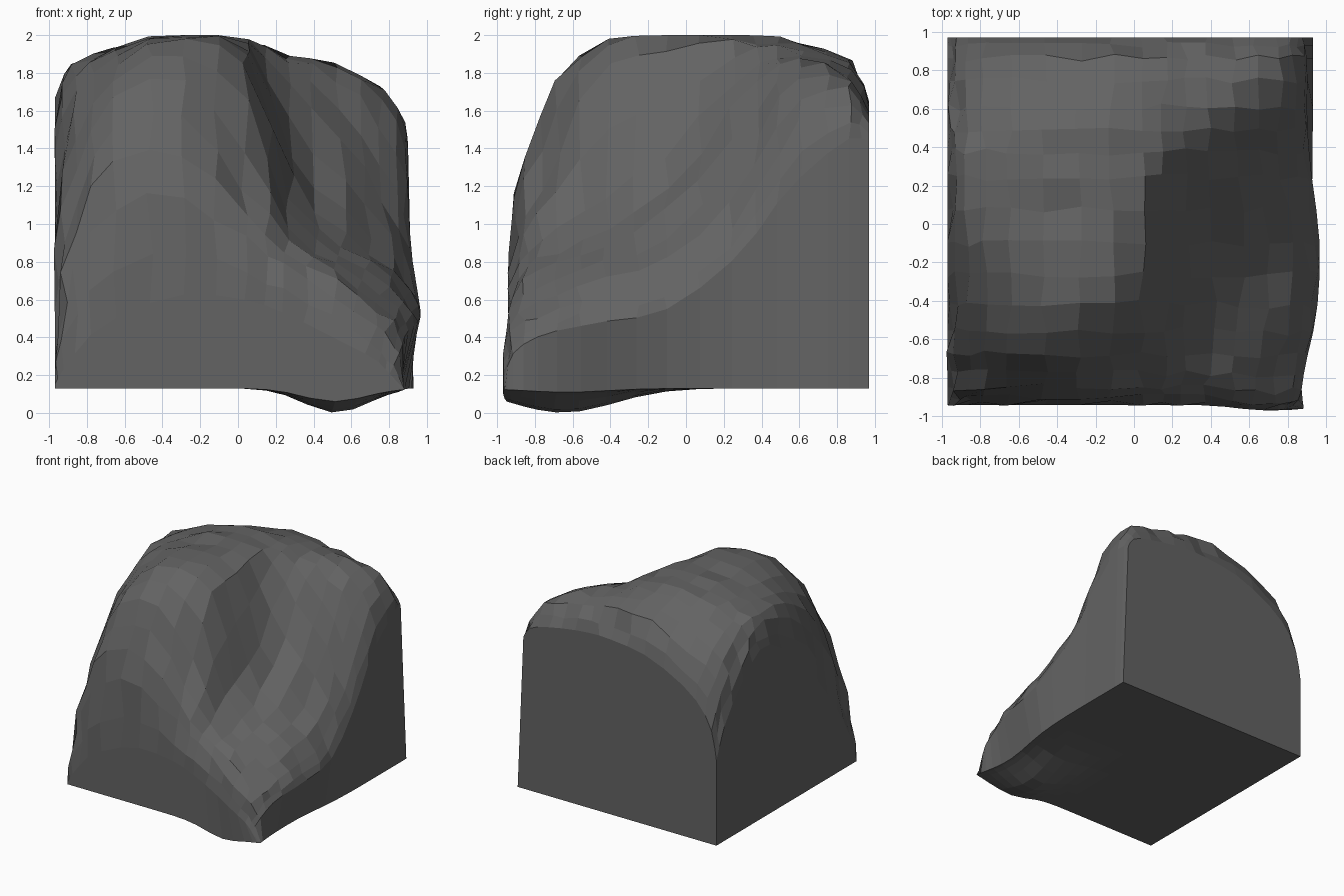
import bpy, bmesh, math, random

if "Cube" in bpy.data.objects:
    bpy.data.objects.remove(bpy.data.objects["Cube"])
random.seed(4)

# Coarse contour map of the boulder: columns run left to right, rows front to back
XS = [-.97, -.91, -.72, -.33, .04, .3, .6, .84, .92]
YS = [-.94, -.89, -.73, -.45, -.1, .28, .54, .84, .97]
HEIGHTS = [
    [.15, .25, .46, .62, .60, .52, .39, .28, .20],
    [.30, .68, 1.10, 1.22, .96, .79, .60, .45, .33],
    [.60, 1.05, 1.52, 1.68, 1.28, .91, .74, .55, .42],
    [.98, 1.43, 1.77, 1.97, 1.80, 1.06, .83, .63, .48],
    [1.35, 1.70, 1.88, 1.99, 1.93, 1.30, 1.00, .74, .55],
    [1.60, 1.80, 1.91, 1.99, 1.96, 1.76, 1.42, 1.06, .84],
    [1.48, 1.71, 1.85, 1.96, 1.96, 1.88, 1.78, 1.50, 1.18],
    [1.15, 1.46, 1.66, 1.84, 1.88, 1.84, 1.79, 1.67, 1.44],
    [.86, 1.14, 1.38, 1.58, 1.64, 1.64, 1.60, 1.54, 1.44]]
# Right-hand outline seen from above, one value per row
RIGHT = [.80, .86, .89, .95, .965, .92, .90, .90, .875]
N = 18


def spline(vals, t):
    """Catmull-Rom value of a list at t in 0..1"""
    f = t * (len(vals) - 1)
    i = min(int(f), len(vals) - 2)
    u = f - i
    p = [vals[min(max(k, 0), len(vals) - 1)] for k in range(i - 1, i + 3)]
    return p[1] + .5 * u * (p[2] - p[0] + u * (2*p[0] - 5*p[1] + 4*p[2] - p[3]
                            + u * (3*(p[1] - p[2]) + p[3] - p[0])))


bm = bmesh.new()
top, low = {}, {}
for j in range(N + 1):
    tj = j / N
    for i in range(N + 1):
        ti = i / N
        x, y = spline(XS, ti), spline(YS, tj)
        z = spline([spline(row, ti) for row in HEIGHTS], tj)
        base_x = x
        if x > 0:
            # base tucks in under the foot and flares out at the back
            base_x = x * (1.01 - .09 * math.exp(-((y + .6) / .45) ** 2))
            x *= spline(RIGHT, tj) / .92
        # slight forward swell of the front right foot
        y -= .03 * math.exp(-((x - .68) / .2) ** 2) * max(0, -y)
        inner = 0 < i < N and 0 < j < N
        d = [random.uniform(-.02, .02) if inner else 0 for _ in range(3)]
        top[i, j] = bm.verts.new((x + d[0], y + d[1], min(2, z + d[2])))
        # underside: flat, with a sagging lump under the front right foot
        lump = math.exp(-((base_x - .52) / .24) ** 2 - ((y + .65) / .38) ** 2)
        low[i, j] = bm.verts.new((base_x, y, .13 - .13 * lump))

# Upper surface and underside
for i in range(N):
    for j in range(N):
        for g in (top, low):
            bm.faces.new([g[i, j], g[i + 1, j], g[i + 1, j + 1], g[i, j + 1]])

# Side walls
edge = ([(i, 0) for i in range(N)] + [(N, j) for j in range(N)]
        + [(i, N) for i in range(N, 0, -1)] + [(0, j) for j in range(N, 0, -1)])
for a, b in zip(edge, edge[1:] + edge[:1]):
    bm.faces.new([low[a], low[b], top[b], top[a]])

bmesh.ops.recalc_face_normals(bm, faces=bm.faces)
mesh = bpy.data.meshes.new("boulder")
bm.to_mesh(mesh)
bm.free()

# Dark grey stone
stone = bpy.data.materials.new("stone")
stone.diffuse_color = (.125, .125, .125, 1)
stone.use_nodes = True
stone.node_tree.nodes["Principled BSDF"].inputs["Base Color"].default_value = stone.diffuse_color
mesh.materials.append(stone)
bpy.context.collection.objects.link(bpy.data.objects.new("boulder", mesh))
